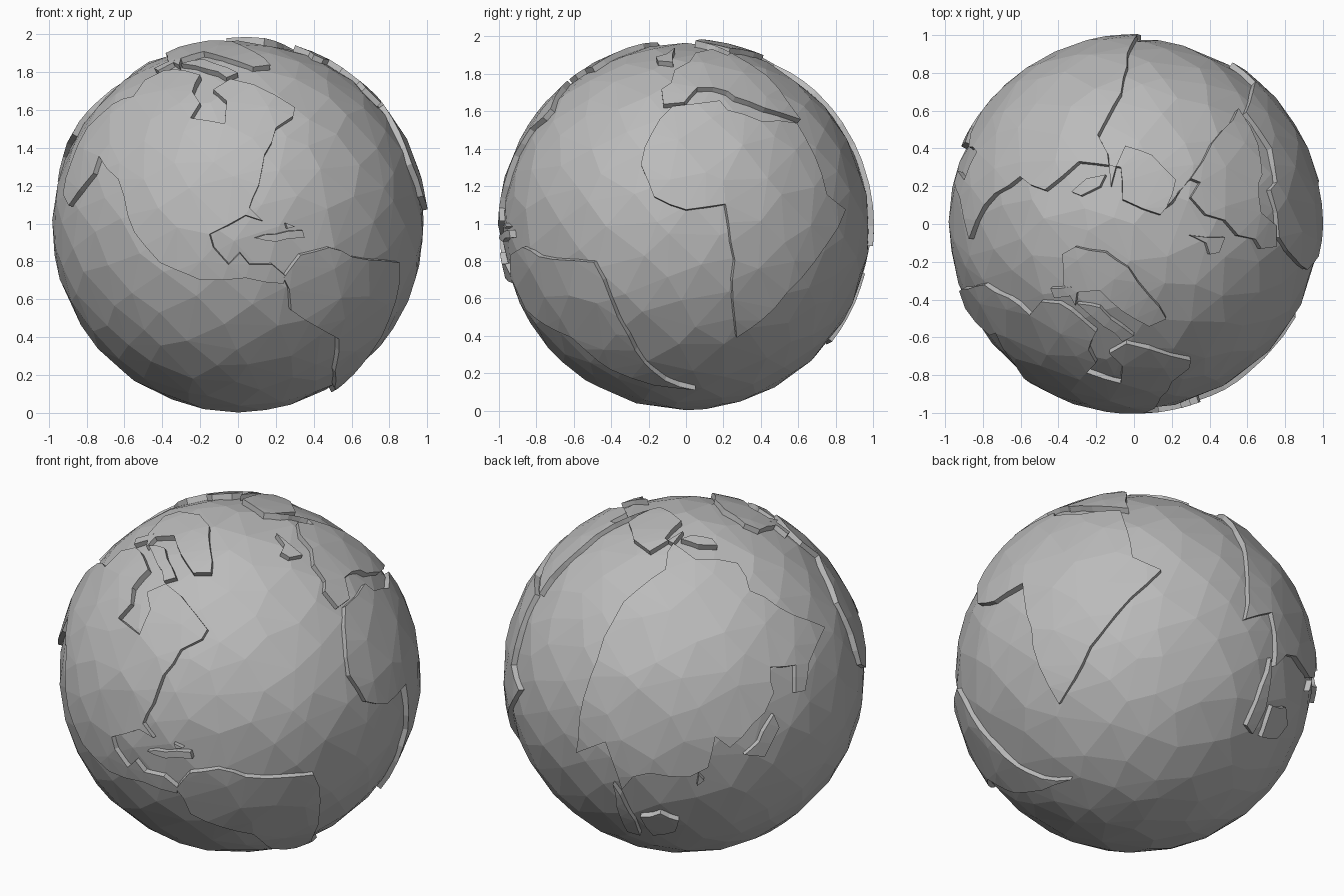
import bpy, bmesh, math, random
from mathutils import Vector
from mathutils.geometry import delaunay_2d_cdt

random.seed(4)
if "Cube" in bpy.data.objects:
    bpy.data.objects.remove(bpy.data.objects["Cube"])

CENTRE = Vector((0, 0, 0.984))
OCEAN_RADIUS, LAND_RADIUS, LAND_DEPTH = 0.982, 1.006, 0.06

stone = bpy.data.materials.new("stone_grey")
stone.use_nodes = True
stone.diffuse_color = (0.5, 0.5, 0.5, 1)
stone.node_tree.nodes["Principled BSDF"].inputs["Base Color"].default_value = stone.diffuse_color


def frame(azimuth, elevation):
    """Right, up and outward axes of a chart plane touching the globe."""
    a, e = math.radians(azimuth), math.radians(elevation)
    out = Vector((math.cos(a) * math.cos(e), math.sin(a) * math.cos(e), math.sin(e)))
    right = Vector((-math.sin(a), math.cos(a), 0))
    return right, out.cross(right), out


CHARTS = {
    "west": frame(-90, 0),
    "africa": frame(0, 0),
    "arctic": frame(-90, 90),
    "asia": frame(125, 25),
    "india": frame(52, 30),
}


def on_globe(chart, points):
    """Lift chart points (hundredths of the radius) to unit directions."""
    right, up, out = CHARTS[chart]
    result = []
    for u, v in points:
        u, v = u / 100, v / 100
        w = math.sqrt(max(0, 1 - u * u - v * v))
        result.append((right * u + up * v + out * w).normalized())
    return result


def rugged(outline, step):
    """Split long coast edges along the sphere, with a little jitter."""
    result = []
    for p, q in zip(outline, outline[1:] + outline[:1]):
        n = max(1, math.ceil(p.angle(q) / step))
        result.append(p)
        for i in range(1, n):
            shift = Vector([random.uniform(-1, 1) for _ in range(3)]) * 0.01
            result.append((p.lerp(q, i / n) + shift).normalized())
    return result


def add_object(name, bm):
    mesh = bpy.data.meshes.new(name)
    bm.to_mesh(mesh)
    bm.free()
    mesh.materials.append(stone)
    obj = bpy.data.objects.new(name, mesh)
    obj.location = CENTRE
    bpy.context.scene.collection.objects.link(obj)
    return obj


# Irregular facet corners shared by ocean and land
COUNT = 330
facet_points = []
for i in range(COUNT):
    z = 1 - 2 * i / (COUNT - 1)
    r, turn = math.sqrt(max(0, 1 - z * z)), i * math.pi * (3 - math.sqrt(5))
    p = Vector((r * math.cos(turn), r * math.sin(turn), z))
    if 0 < i < COUNT - 1:
        p += Vector([random.uniform(-1, 1) for _ in range(3)]) * 0.05
    facet_points.append(p.normalized())

# Ocean ball
bm = bmesh.new()
for p in facet_points:
    bm.verts.new(p * OCEAN_RADIUS)
bmesh.ops.convex_hull(bm, input=bm.verts)
bmesh.ops.recalc_face_normals(bm, faces=bm.faces)
add_object("ocean", bm)


def land(name, *pieces, step=0.13):
    """Raised plate bounded by coast pieces given as (chart, points)."""
    outline = []
    for chart, points in pieces:
        outline += on_globe(chart, points)
    outline = rugged(outline, step)
    # Flatten around the middle of the plate, keeping distances from it
    mid = sum(outline, Vector()).normalized()
    side = mid.orthogonal().normalized()
    other = mid.cross(side)

    def flatten(p):
        flat = Vector((p.dot(side), p.dot(other)))
        return flat.normalized() * mid.angle(p) if flat.length > 0 else flat

    def lift(q):
        if q.length < 1e-6:
            return mid.copy()
        d = q.normalized()
        return mid * math.cos(q.length) + (side * d.x + other * d.y) * math.sin(q.length)

    inner = [p for p in facet_points
             if p.dot(mid) > -0.8 and min((p - c).length for c in outline) > 0.06]
    n = len(outline)
    edges = [(i, (i + 1) % n) for i in range(n)]
    flat = [flatten(p) for p in outline + inner]
    verts, _, faces, *_ = delaunay_2d_cdt(flat, edges, [], 1, 1e-5)
    bm = bmesh.new()
    made = {}
    for f in faces:
        for i in f:
            if i not in made:
                made[i] = bm.verts.new(lift(verts[i]) * LAND_RADIUS)
        face = bm.faces.new([made[i] for i in f])
        face.normal_update()
        if face.normal.dot(face.calc_center_median()) < 0:
            face.normal_flip()
    obj = add_object(name, bm)
    cliff = obj.modifiers.new("cliff", "SOLIDIFY")
    cliff.thickness, cliff.offset = LAND_DEPTH, -1


# Continents
land("north_america",
     ("west", [(29, 58), (20, 52), (14, 38), (11, 22), (6, 10), (13, 3), (4, 6),
               (-15, -4), (-13, -11), (-5, -20), (1, -14), (6, -20), (18, -20), (25, -26),
               (24, -30), (4, -27), (-20, -28), (-32, -23), (-41, -19), (-49, -10),
               (-58, 6), (-63, 25), (-73, 37), (-76, 28), (-89, 11), (-92, 17)]),
     ("arctic", [(-84, -33), (-79, -32), (-66, -39), (-55, -48), (-49, -41),
                 (-39, -42), (-28, -50), (-20, -57)]),
     ("west", [(-24, 71), (-20, 65), (-25, 57), (-7, 54), (-6, 66), (-13, 72)]),
     ("arctic", [(-4, -63), (8, -66), (30, -72)]))

land("south_america",
     ("west", [(24, -27), (33, -15), (48, -11), (60, -16), (85, -19)]),
     ("africa", [(-40, -39), (-27, -66), (-11, -82), (5, -87)]),
     ("west", [(51, -76), (53, -59), (35, -49), (28, -44), (27, -33)]))

land("africa",
     ("africa", [(-7, 64), (18, 67), (22, 62), (40, 56), (59, 55), (75, 17), (85, 9),
                 (61, -28), (40, -50), (27, -59), (25, -39), (26, -18), (21, 12),
                 (0, 9), (-17, 16), (-24, 33), (-22, 42), (-14, 57)]))

land("eurasia",
     ("arctic", [(-87, -8), (-79, 10), (-60, 25), (-47, 18), (-29, 33), (-7, 30),
                 (-6, 13), (14, 5), (20, 12), (30, 24), (35, 22), (30, 14), (38, 5),
                 (48, 2), (55, -6), (64, -8)]),
     ("africa", [(-13, 73), (-12, 65), (-1, 66), (6, 74), (22, 72), (26, 69), (42, 63), (61, 57)]),
     ("india", [(-8, 76), (-3, 66), (15, 63), (29, 64), (22, 80), (34, 69), (44, 62),
                (48, 37), (52, 26)]),
     ("asia", [(-60, -43), (-44, -37), (-40, -48), (-35, -63), (-29, -56), (-20, -54),
               (2, -56), (12, -51), (16, -34), (24, -40), (43, -21), (48, -10), (46, 4),
               (60, 5), (60, -10), (65, -9), (67, 6)]))

# Islands, each as a chart and its coast
islands = {
    "greenland": ("arctic", [(-38, -16), (-31, -12), (-15, -15), (-3, -23), (8, -38), (17, -50),
                             (8, -54), (-6, -46), (-18, -35), (-30, -36), (-31, -43), (-37, -32)]),
    "baffin_island": ("arctic", [(-30, -42), (-18, -44), (0, -59), (-6, -62), (-16, -54)]),
    "polar_island": ("arctic", [(-44, -34), (-33, -33), (-34, -38), (-42, -39)]),
    "caribbean_island": ("west", [(9, -6), (20, -4), (34, -2), (35, -6), (20, -8)]),
    "small_caribbean_island": ("west", [(25, 2), (30, 0), (26, -1)]),
    "british_island": ("arctic", [(30, -6), (48, -7), (45, -15), (40, -16), (38, -10)]),
    "siberian_island": ("arctic", [(-33, 17), (-25, 24), (-15, 26), (-18, 20), (-28, 15)]),
    "japanese_island": ("asia", [(48, -22), (51, -29), (43, -45), (32, -44), (40, -37), (45, -27)]),
    "philippine_island": ("asia", [(7, -55), (10, -58), (6, -61)]),
    "sumatran_island": ("asia", [(-40, -60), (-36, -66), (-28, -80), (-25, -88), (-32, -86), (-38, -72)]),
    "borneo_island": ("asia", [(-25, -78), (-14, -76), (-4, -80), (-6, -86), (-18, -88)]),
}
for name, coast in islands.items():
    land(name, coast, step=0.1)
